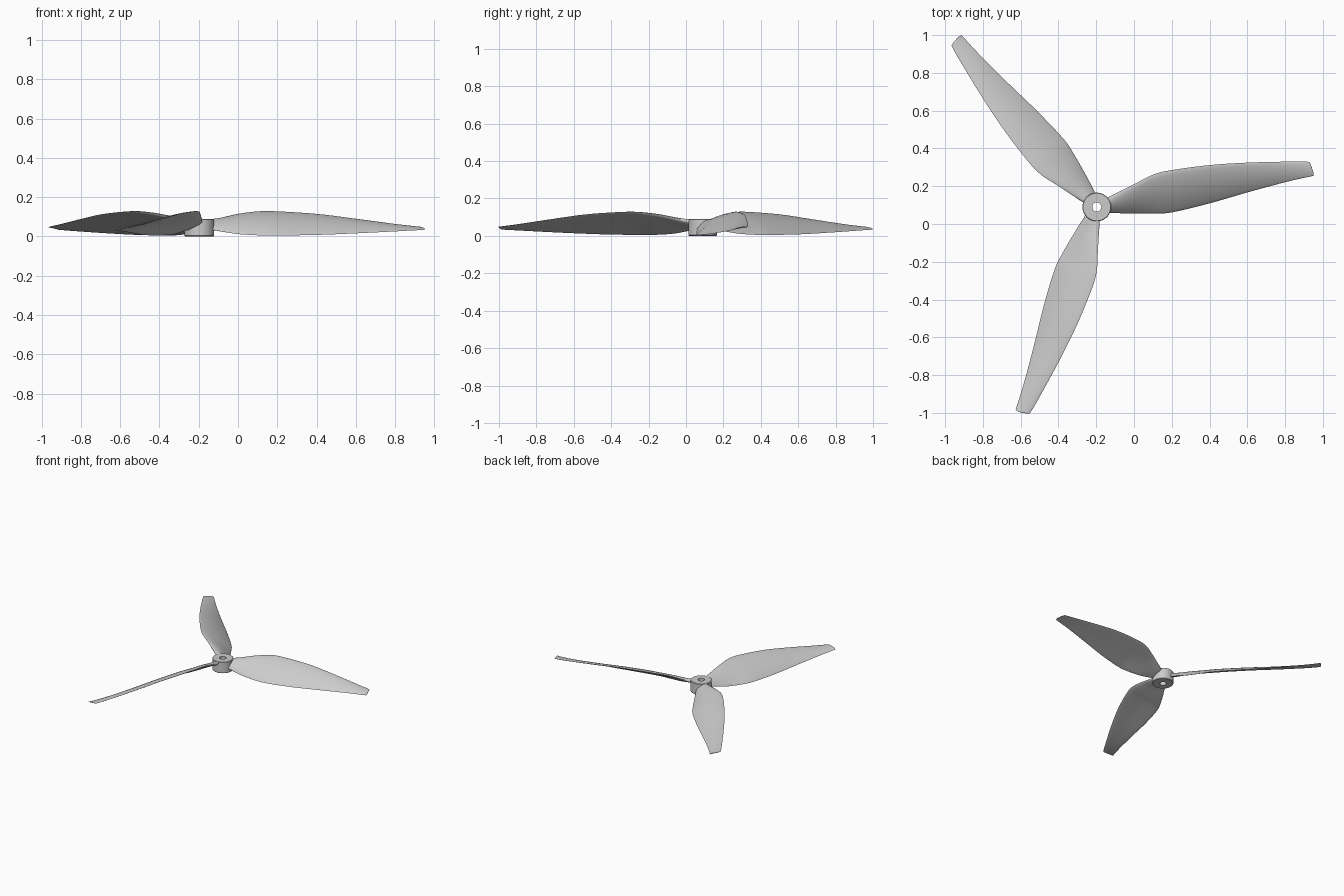
import bpy, bmesh, math
from mathutils import Vector, Matrix

cube = bpy.data.objects.get("Cube")
if cube:
    bpy.data.objects.remove(cube)

HUB = Vector((-0.197, 0.09, 0))
grey = bpy.data.materials.new("light_grey")
grey.use_nodes = True
GREY = (0.6, 0.6, 0.6, 1)
grey.diffuse_color = GREY
grey.node_tree.nodes["Principled BSDF"].inputs["Base Color"].default_value = GREY


def finish(name, bm, matrix, angle):
    bmesh.ops.recalc_face_normals(bm, faces=bm.faces)
    mesh = bpy.data.meshes.new(name)
    bm.to_mesh(mesh)
    bm.free()
    obj = bpy.data.objects.new(name, mesh)
    bpy.context.collection.objects.link(obj)
    mesh.materials.append(grey)
    obj.matrix_world = matrix
    bpy.ops.object.select_all(action="DESELECT")
    obj.select_set(True)
    bpy.context.view_layer.objects.active = obj
    bpy.ops.object.shade_smooth_by_angle(angle=math.radians(angle))
    return obj


def catmull(a, b, c, d, t):
    return 0.5 * (2 * b + (c - a) * t + (2 * a - 5 * b + 4 * c - d) * t * t
                  + (3 * b - a - 3 * c + d) * t ** 3)


# Blade stations: radius, high edge y, low edge y, high edge z, low edge z, thickness
STATIONS = [
    (0.04, 0.04, -0.03, 0.080, 0.035, 0.034),
    (0.08, 0.062, -0.031, 0.086, 0.032, 0.032),
    (0.12, 0.082, -0.033, 0.095, 0.024, 0.028),
    (0.20, 0.122, -0.035, 0.114, 0.012, 0.024),
    (0.30, 0.172, -0.035, 0.127, 0.006, 0.021),
    (0.40, 0.196, -0.028, 0.127, 0.005, 0.019),
    (0.60, 0.222, 0.020, 0.114, 0.008, 0.017),
    (0.80, 0.235, 0.078, 0.089, 0.016, 0.014),
    (1.00, 0.240, 0.132, 0.062, 0.026, 0.011),
    (1.11, 0.240, 0.157, 0.049, 0.032, 0.008),
    (1.13, 0.230, 0.161, 0.047, 0.033, 0.007),
    (1.146, 0.185, 0.165, 0.042, 0.034, 0.005),
]
STEPS, HALF = 5, 10


def section(station):
    """Cambered aerofoil loop around the chord line."""
    r, y1, y0, z1, z0, thick = station
    chord = Vector((0, y0 - y1, z0 - z1))
    normal = Vector((0, z1 - z0, y0 - y1)).normalized() * -1
    normal = normal if normal.z > 0 else -normal
    points = []
    for i in range(2 * HALF):
        a = math.pi * i / HALF
        u = 0.5 - 0.5 * math.cos(a)
        camber = 0.045 * chord.length * math.sin(math.pi * u)
        lift = camber + 0.5 * thick * math.sin(a) * (1.15 - 0.5 * u)
        points.append(Vector((r, y1, z1)) + chord * u + normal * lift)
    return points


def blade(name, angle):
    rows = []
    n = len(STATIONS)
    for i in range(n - 1):
        keys = [STATIONS[max(0, min(n - 1, i + k))] for k in (-1, 0, 1, 2)]
        for s in range(STEPS):
            rows.append([catmull(*v, s / STEPS) for v in zip(*keys)])
    rows.append(STATIONS[-1])
    bm = bmesh.new()
    loops = [[bm.verts.new(p) for p in section(row)] for row in rows]
    for a, b in zip(loops, loops[1:]):
        for j in range(2 * HALF):
            k = (j + 1) % (2 * HALF)
            bm.faces.new((a[j], a[k], b[k], b[j]))
    bm.faces.new(loops[0])
    bm.faces.new(loops[-1])
    finish(name, bm, Matrix.Translation(HUB) @ Matrix.Rotation(angle, 4, "Z"), 50)


for number, name in enumerate(("left_blade", "rear_blade", "front_blade")):
    blade(name, number * math.tau / 3)

# Hub: lathed ring with a through hole
PROFILE = [(0.024, 0), (0.072, 0), (0.076, 0.004), (0.076, 0.087),
           (0.073, 0.09), (0.024, 0.09)]
SIDES = 64
bm = bmesh.new()
rings = [[bm.verts.new((r * math.cos(math.tau * s / SIDES),
                        r * math.sin(math.tau * s / SIDES), z))
          for s in range(SIDES)] for r, z in PROFILE]
for a, b in zip(rings, rings[1:] + rings[:1]):
    for s in range(SIDES):
        t = (s + 1) % SIDES
        bm.faces.new((a[s], a[t], b[t], b[s]))
finish("hub", bm, Matrix.Translation(HUB), 30)
